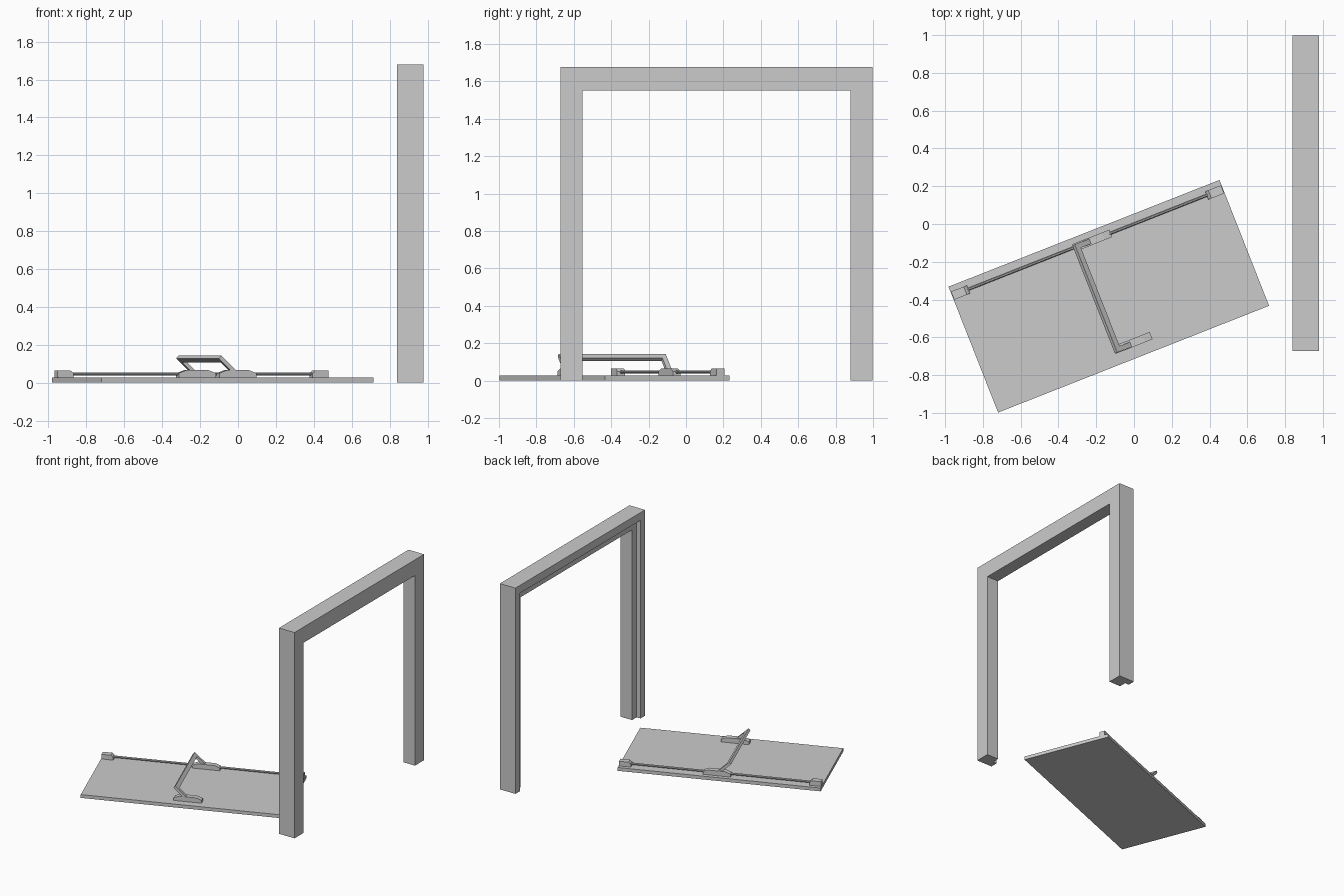
import bpy, bmesh, math
from mathutils import Matrix, Vector

if "Cube" in bpy.data.objects:
    bpy.data.objects.remove(bpy.data.objects["Cube"])

# Door-local frame: X along the length, Y across (away from the rod edge), Z up
ANG = math.radians(21.5)
U = Vector((math.cos(ANG), math.sin(ANG), 0))
V = Vector((math.sin(ANG), -math.cos(ANG), 0))
CORNER = Vector((-0.982, -0.332, 0))
LENGTH, WIDTH, THICK = 1.542, 0.716, 0.027


def place(s, t, z):
    return CORNER + U * s + V * t + Vector((0, 0, z))


def finish(name, bm):
    bmesh.ops.recalc_face_normals(bm, faces=bm.faces)
    mesh = bpy.data.meshes.new(name)
    bm.to_mesh(mesh)
    bm.free()
    obj = bpy.data.objects.new(name, mesh)
    bpy.context.collection.objects.link(obj)
    return obj


def loft(name, rings):
    """Join closed rings of points with quads and cap both ends."""
    bm = bmesh.new()
    loops = [[bm.verts.new(p) for p in ring] for ring in rings]
    n = len(loops[0])
    for a, b in zip(loops, loops[1:]):
        for i in range(n):
            j = (i + 1) % n
            bm.faces.new((a[i], a[j], b[j], b[i]))
    bm.faces.new(loops[0])
    bm.faces.new(loops[-1])
    return finish(name, bm)


def side_profile(name, profile, t0, t1):
    """Extrude an (s, z) outline across the door."""
    return loft(name, [[place(s, t, z) for s, z in profile] for t in (t0, t1)])


# Door frame: rebated profile swept with mitred corners (x, inset fraction)
rebate = [(0.84, 0), (0.98, 0), (0.98, 1), (0.875, 1), (0.875, 0.5), (0.84, 0.5)]
Y0, Y1, TOP, JAMB, LINTEL = -0.672, 0.998, 1.678, 0.118, 0.128
loft("door_frame", [
    [(x, Y0 + JAMB * k, 0) for x, k in rebate],
    [(x, Y0 + JAMB * k, TOP - LINTEL * k) for x, k in rebate],
    [(x, Y1 - JAMB * k, TOP - LINTEL * k) for x, k in rebate],
    [(x, Y1 - JAMB * k, 0) for x, k in rebate],
])

# Door panel lying on the ground
side_profile("door_panel", [(0, 0), (LENGTH, 0), (LENGTH, THICK), (0, THICK)], 0, WIDTH)

# End latches, sloped on the inward side
latch = [(0.003, 0.02), (0.093, 0.02), (0.093, 0.05), (0.075, 0.065), (0.003, 0.065)]
side_profile("latch_left", latch, 0.029, 0.075)
side_profile("latch_right", [(LENGTH - s, z) for s, z in latch], 0.029, 0.075)

# Housings that carry the push bar
housing = [(0.692, 0.02), (0.903, 0.02), (0.903, 0.05),
           (0.86, 0.066), (0.735, 0.066), (0.692, 0.05)]
for name, t in (("housing_back", 0.031), ("housing_front", 0.613)):
    side_profile(name, housing, t, t + 0.042)

# Locking rods between housing and latches
for name, s0, s1 in (("rod_left", 0.085, 0.70), ("rod_right", 0.895, LENGTH - 0.085)):
    bm = bmesh.new()
    bmesh.ops.create_cone(bm, cap_ends=True, segments=8, radius1=0.008,
                          radius2=0.008, depth=s1 - s0)
    mid = place((s0 + s1) / 2, 0.051, 0.046)
    rot = Vector((0, 0, 1)).rotation_difference(U).to_matrix().to_4x4()
    bmesh.ops.transform(bm, matrix=Matrix.Translation(mid) @ rot, verts=bm.verts)
    finish(name, bm)

# Push bar: flat U outline in a tilted plane, given thickness
E = (0.73, -0.68)       # down the arm, in (s, z)
N = (0.68, 0.73)        # plate normal, in (s, z)
T0, T1, ARM, REACH, BAR = 0.037, 0.652, 0.028, 0.115, 0.033
outline = [(0, T0), (REACH, T0), (REACH, T0 + ARM), (BAR, T0 + ARM),
           (BAR, T1 - ARM), (REACH, T1 - ARM), (REACH, T1), (0, T1)]
loft("push_bar", [
    [place(0.69 + E[0] * d + N[0] * h, t, 0.128 + E[1] * d + N[1] * h) for d, t in outline]
    for h in (0, 0.02)
])
